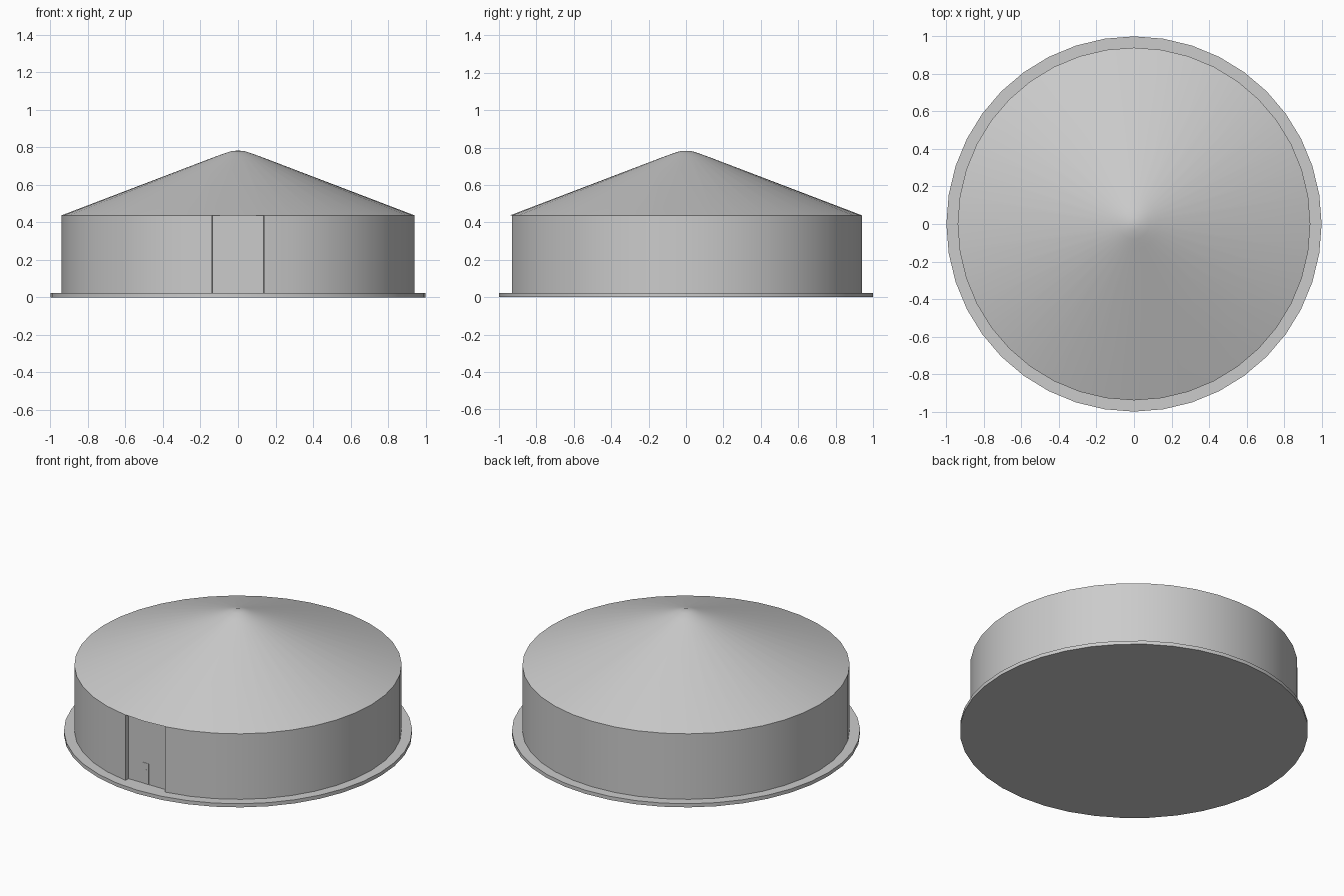
import bpy, bmesh, math

if "Cube" in bpy.data.objects:
    bpy.data.objects.remove(bpy.data.objects["Cube"])

SIDES = 40
STEP = 360 / SIDES
GAP = 8.5          # half angle of the doorway in the wall
R = 0.94


def finish(bm, name):
    bmesh.ops.remove_doubles(bm, verts=bm.verts[:], dist=1e-5)
    bmesh.ops.recalc_face_normals(bm, faces=bm.faces[:])
    me = bpy.data.meshes.new(name)
    bm.to_mesh(me)
    bm.free()
    ob = bpy.data.objects.new(name, me)
    bpy.context.collection.objects.link(ob)
    bpy.ops.object.select_all(action='DESELECT')
    ob.select_set(True)
    bpy.context.view_layer.objects.active = ob
    bpy.ops.object.shade_smooth_by_angle(angle=math.radians(30))
    return ob


def lathe(name, profile, angles):
    """Revolve (radius, z) points; angle 0 points to the front (-y)."""
    bm = bmesh.new()
    rows = []
    for a in angles:
        s, c = math.sin(math.radians(a)), -math.cos(math.radians(a))
        rows.append([bm.verts.new((r * s, r * c, z)) for r, z in profile])
    for p, q in zip(rows, rows[1:]):
        for i in range(len(profile) - 1):
            bm.faces.new((p[i], q[i], q[i + 1], p[i + 1]))
    bmesh.ops.dissolve_degenerate(bm, edges=bm.edges[:], dist=1e-6)
    return finish(bm, name)


def box(name, x0, x1, y0, y1, z0, z1):
    bm = bmesh.new()
    bmesh.ops.create_cube(bm, size=1)
    for v in bm.verts:
        v.co = (x0 if v.co.x < 0 else x1,
                y0 if v.co.y < 0 else y1,
                z0 if v.co.z < 0 else z1)
    return finish(bm, name)


full = [i * STEP for i in range(SIDES + 1)]

# Foundation disc
lathe("foundation", [(0, 0), (1, 0), (1, 0.023), (0, 0.023)], full)

# Round wall, open at the front
wall_angles = [GAP] + [i * STEP for i in range(2, SIDES - 1)] + [360 - GAP]
lathe("wall", [(R, 0.023), (R, 0.438)], wall_angles)

# Conical roof with a rounded peak
lathe("roof", [(R, 0.438), (0.13, 0.747), (0.08, 0.765), (0.035, 0.78), (0, 0.783)], full)

# Recessed flat door between two jambs
hx = R * math.sin(math.radians(GAP))
hy = -R * math.cos(math.radians(GAP))
bm = bmesh.new()
path = [(-hx, hy), (-hx + 0.003, -0.9), (hx - 0.003, -0.9), (hx, hy)]
cols = [[bm.verts.new((x, y, z)) for z in (0.023, 0.438)] for x, y in path]
for p, q in zip(cols, cols[1:]):
    bm.faces.new((p[0], q[0], q[1], p[1]))
finish(bm, "large_door")

# Small access door with upper panel and handle, nearly flush
box("small_door", -0.035, 0.005, -0.901, -0.899, 0.023, 0.155)
box("small_door_panel", -0.035, 0.005, -0.902, -0.9, 0.1, 0.155)
box("door_handle", -0.02, -0.01, -0.903, -0.9, 0.1, 0.114)
